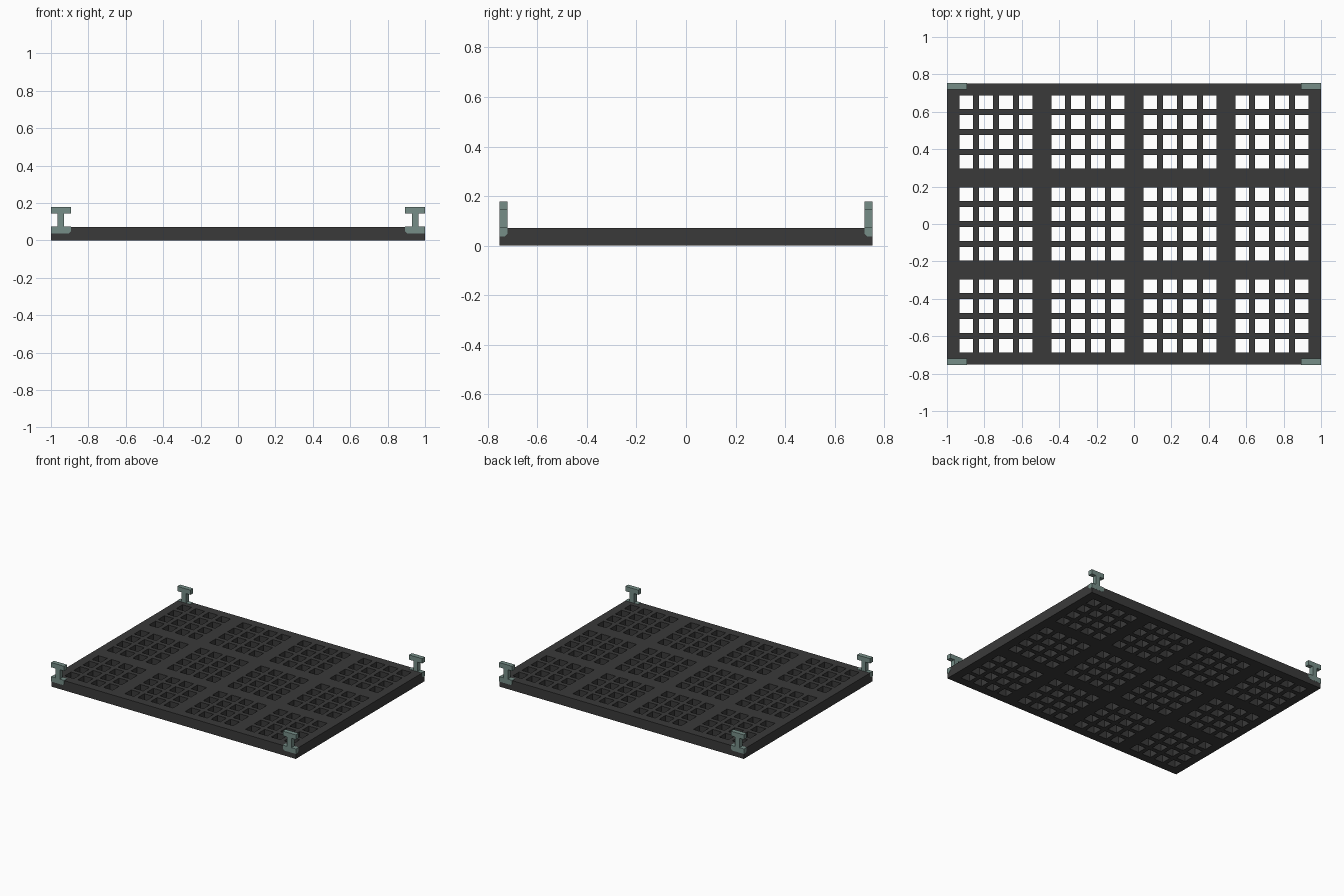
import bpy, bmesh

cube = bpy.data.objects.get("Cube")
if cube:
    bpy.data.objects.remove(cube, do_unlink=True)


def material(name, rgb):
    m = bpy.data.materials.new(name)
    m.use_nodes = True
    m.diffuse_color = (*rgb, 1)
    bsdf = next(n for n in m.node_tree.nodes if n.type == 'BSDF_PRINCIPLED')
    bsdf.inputs["Base Color"].default_value = (*rgb, 1)
    return m


def add_object(name, bm, mat):
    bmesh.ops.recalc_face_normals(bm, faces=bm.faces[:])
    mesh = bpy.data.meshes.new(name)
    bm.to_mesh(mesh)
    bm.free()
    mesh.materials.append(mat)
    obj = bpy.data.objects.new(name, mesh)
    bpy.context.collection.objects.link(obj)
    return obj


charcoal = material("charcoal", (0.042, 0.042, 0.042))
grey_green = material("grey green", (0.18, 0.27, 0.245))

HOLE, PITCH, GROUP = 0.074, 0.106, 0.492
PLATE_TOP = 0.072
HALF_X, HALF_Y = 0.999, 0.752


def cuts(groups, half):
    """Outer edges plus both sides of every hole along one axis."""
    lines = [-half]
    for g in range(groups):
        for k in range(4):
            c = (g - (groups - 1) / 2) * GROUP + (k - 1.5) * PITCH
            lines += [c - HOLE / 2, c + HOLE / 2]
    return lines + [half]


# Perforated deck: grid cells without the holes, raised to its thickness
xs, ys = cuts(4, HALF_X), cuts(3, HALF_Y)
bm = bmesh.new()
grid = [[bm.verts.new((x, y, 0)) for y in ys] for x in xs]
for i in range(len(xs) - 1):
    for j in range(len(ys) - 1):
        if not (i % 2 and j % 2):
            bm.faces.new((grid[i][j], grid[i + 1][j],
                          grid[i + 1][j + 1], grid[i][j + 1]))
bottom = bm.faces[:]
ext = bmesh.ops.extrude_face_region(bm, geom=bottom, use_keep_orig=True)
for v in ext["geom"]:
    if isinstance(v, bmesh.types.BMVert):
        v.co.z = PLATE_TOP
add_object("perforated_deck", bm, charcoal)

# Corner brackets: I-shaped profile, set into the deck corners
profile = [(0, .037), (.107, .037), (.107, .074), (.071, .074),
           (.071, .143), (.107, .143), (.107, .178), (0, .178),
           (0, .143), (.036, .143), (.036, .074), (0, .074)]
OUT_Y, IN_Y = 0.753, 0.72
bm = bmesh.new()
face = bm.faces.new([bm.verts.new((1 - u, OUT_Y, z)) for u, z in profile])
ext = bmesh.ops.extrude_face_region(bm, geom=[face], use_keep_orig=True)
for v in ext["geom"]:
    if isinstance(v, bmesh.types.BMVert):
        v.co.y = IN_Y
# Chamfer the lower edges that face the deck centre
inner = [e for e in bm.edges if all(v.co.z < .04 for v in e.verts) and
         (all(v.co.y < .73 for v in e.verts) or all(v.co.x < .9 for v in e.verts))]
bmesh.ops.recalc_face_normals(bm, faces=bm.faces[:])
bmesh.ops.bevel(bm, geom=inner, offset=0.012, segments=1, affect='EDGES')
brackets = add_object("corner_brackets", bm, grey_green)
mirror = brackets.modifiers.new("mirror", 'MIRROR')
mirror.use_axis = (True, True, False)
